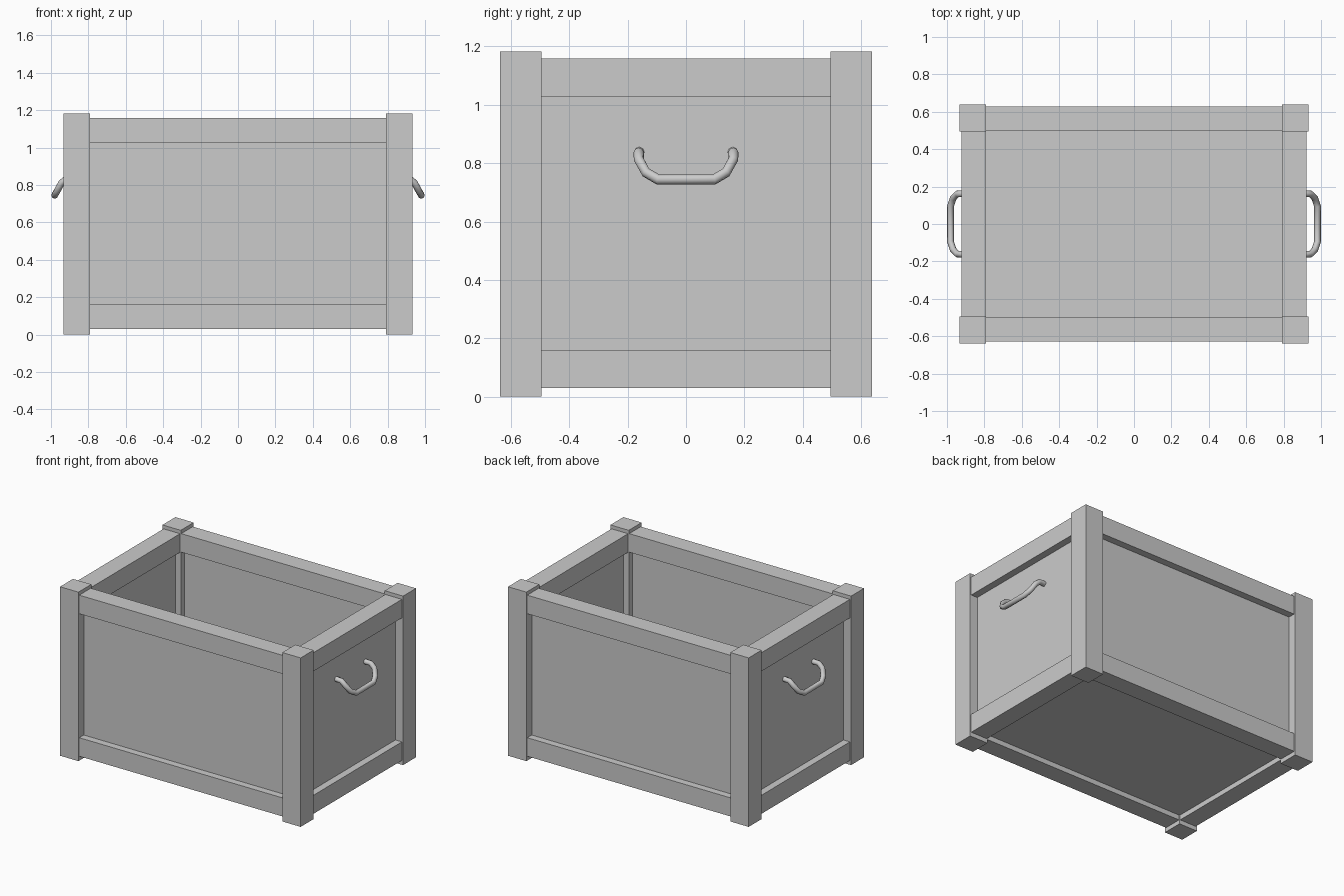
import bpy
import math
from mathutils import Vector

cube = bpy.data.objects.get("Cube")
if cube:
    bpy.data.objects.remove(cube, do_unlink=True)

grey = bpy.data.materials.new("light grey")
grey.use_nodes = True
colour = (0.6, 0.6, 0.6, 1)
grey.diffuse_color = colour
grey.node_tree.nodes["Principled BSDF"].inputs["Base Color"].default_value = colour


def box(name, low, high):
    """Axis-aligned box between two corners."""
    low, high = Vector(low), Vector(high)
    bpy.ops.mesh.primitive_cube_add(size=1, location=(low + high) / 2)
    ob = bpy.context.object
    ob.name = name
    ob.scale = [abs(v) for v in high - low]
    bpy.ops.object.transform_apply(location=False, rotation=False, scale=True)
    ob.data.materials.append(grey)


sides = ((-1, "right", "front"), (1, "left", "back"))

# Corner posts
for sx, xname, _ in sides:
    for sy, _, yname in sides:
        box(f"{yname}_{xname}_post", (sx * 0.79, sy * 0.495, 0), (sx * 0.932, sy * 0.638, 1.183))

# Rails and recessed panels on each wall
for s, xname, yname in sides:
    for level, z0, z1 in (("bottom", 0.03, 0.16), ("top", 1.028, 1.158)):
        box(f"{yname}_{level}_rail", (-0.79, s * 0.5, z0), (0.79, s * 0.628, z1))
        box(f"{xname}_{level}_rail", (s * 0.795, -0.495, z0), (s * 0.923, 0.495, z1))
    box(f"{yname}_panel", (-0.8, s * 0.537, 0.15), (0.8, s * 0.578, 1.04))
    box(f"{xname}_panel", (s * 0.832, -0.505, 0.15), (s * 0.873, 0.505, 1.04))

# Floor board, set slightly above the rail undersides
box("floor", (-0.8, -0.505, 0.065), (0.8, 0.505, 0.11))

# Drooping bent-rod handles
half = [(0.86, 0.16, 0.838), (0.915, 0.162, 0.836), (0.944, 0.161, 0.811),
        (0.967, 0.137, 0.768), (0.981, 0.096, 0.744)]
path = half + [(x, -y, z) for x, y, z in reversed(half)]
for s, xname, _ in sides:
    curve = bpy.data.curves.new(f"{xname}_handle", "CURVE")
    curve.dimensions = "3D"
    curve.bevel_depth = 0.018
    curve.bevel_resolution = 2
    curve.use_fill_caps = True
    spline = curve.splines.new("POLY")
    spline.points.add(len(path) - 1)
    for point, (x, y, z) in zip(spline.points, path):
        point.co = (s * x, y, z, 1)
    ob = bpy.data.objects.new(f"{xname}_handle", curve)
    bpy.context.collection.objects.link(ob)
    curve.materials.append(grey)
    bpy.ops.object.select_all(action="DESELECT")
    ob.select_set(True)
    bpy.context.view_layer.objects.active = ob
    bpy.ops.object.convert(target="MESH")
    bpy.ops.object.shade_smooth_by_angle(angle=math.radians(60))
